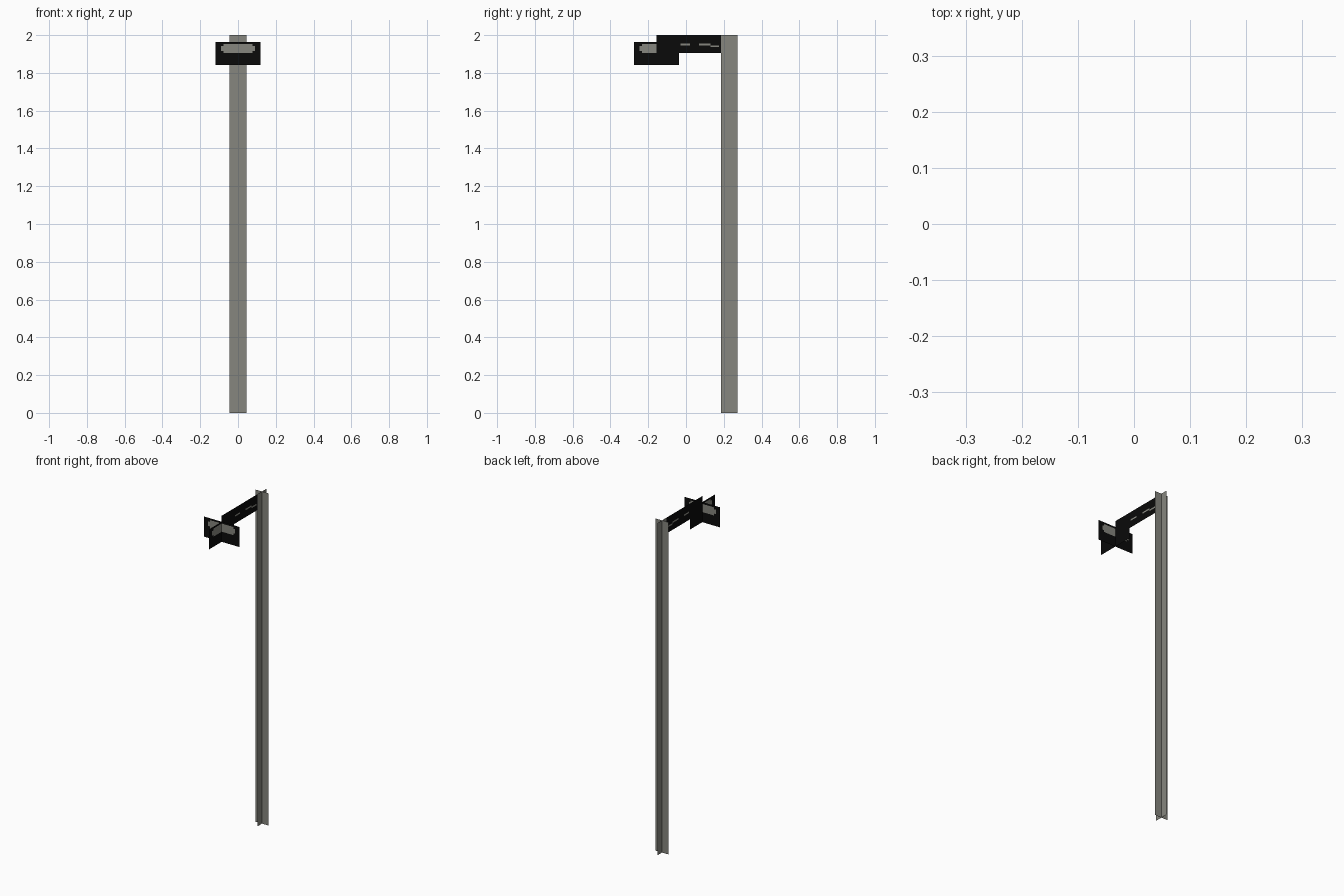
import bpy, bmesh

if "Cube" in bpy.data.objects:
    bpy.data.objects.remove(bpy.data.objects["Cube"])


def material(name, rgb):
    m = bpy.data.materials.new(name)
    m.diffuse_color = (*rgb, 1)
    m.use_nodes = True
    m.node_tree.nodes["Principled BSDF"].inputs["Base Color"].default_value = m.diffuse_color
    return m


STEEL = material("weathered steel grey", (0.24, 0.24, 0.21))
BLACK = material("black metal", (0.003, 0.003, 0.003))


def sheet(name, axis, offset, us, zs, mats, rule=None):
    """Upright flat sheet cut at us/zs; axis 'x' runs along x, 'y' along y.
    rule(u, z) tells which cells take the second material."""
    bm = bmesh.new()
    grid = [[bm.verts.new((u, offset, z) if axis == 'x' else (0, u + offset, z))
             for u in us] for z in zs]
    for j in range(len(zs) - 1):
        for i in range(len(us) - 1):
            f = bm.faces.new((grid[j][i], grid[j][i + 1],
                              grid[j + 1][i + 1], grid[j + 1][i]))
            u, z = (us[i] + us[i + 1]) / 2, (zs[j] + zs[j + 1]) / 2
            f.material_index = int(bool(rule and rule(u, z)))
    me = bpy.data.meshes.new(name)
    bm.to_mesh(me)
    bm.free()
    for m in mats:
        me.materials.append(m)
    ob = bpy.data.objects.new(name, me)
    bpy.context.collection.objects.link(ob)
    return ob


POLE_Y, LAMP_Y = 0.228, -0.155

# Pole: two crossed sheets
for axis in 'xy':
    sheet("pole_sheet_" + axis, axis, POLE_Y, (-0.044, 0, 0.044), (0, 2), [STEEL])

# Lamp head: two crossed black sheets with a stepped grey window
HEAD_Z = (1.843, 1.904, 1.915, 1.942, 1.953, 1.964)


def window(u, z):
    if 1.915 < z < 1.942:
        return abs(u) < 0.09
    return 1.904 < z < 1.953 and abs(u) < 0.078


cuts = (-0.119, -0.09, -0.078, 0, 0.078, 0.09, 0.119)
sheet("lamp_head_x", 'x', LAMP_Y, cuts, HEAD_Z, [BLACK, STEEL], window)
# along the arm the window stops where the arm covers it
sheet("lamp_head_y", 'y', LAMP_Y, cuts, HEAD_Z, [BLACK, STEEL],
      lambda u, z: u < 0 and window(u, z))

# Arm: one black sheet with a thin worn streak
sheet("arm", 'y', 0, (LAMP_Y, -0.03, 0.02, 0.07, 0.13, 0.175, 0.185),
      (1.905, 1.937, 1.946, 1.955, 2.0), [BLACK, STEEL],
      lambda u, z: (1.946 < z < 1.955 and (-0.03 < u < 0.02 or 0.07 < u < 0.13))
      or (1.937 < z < 1.946 and 0.13 < u < 0.175))
